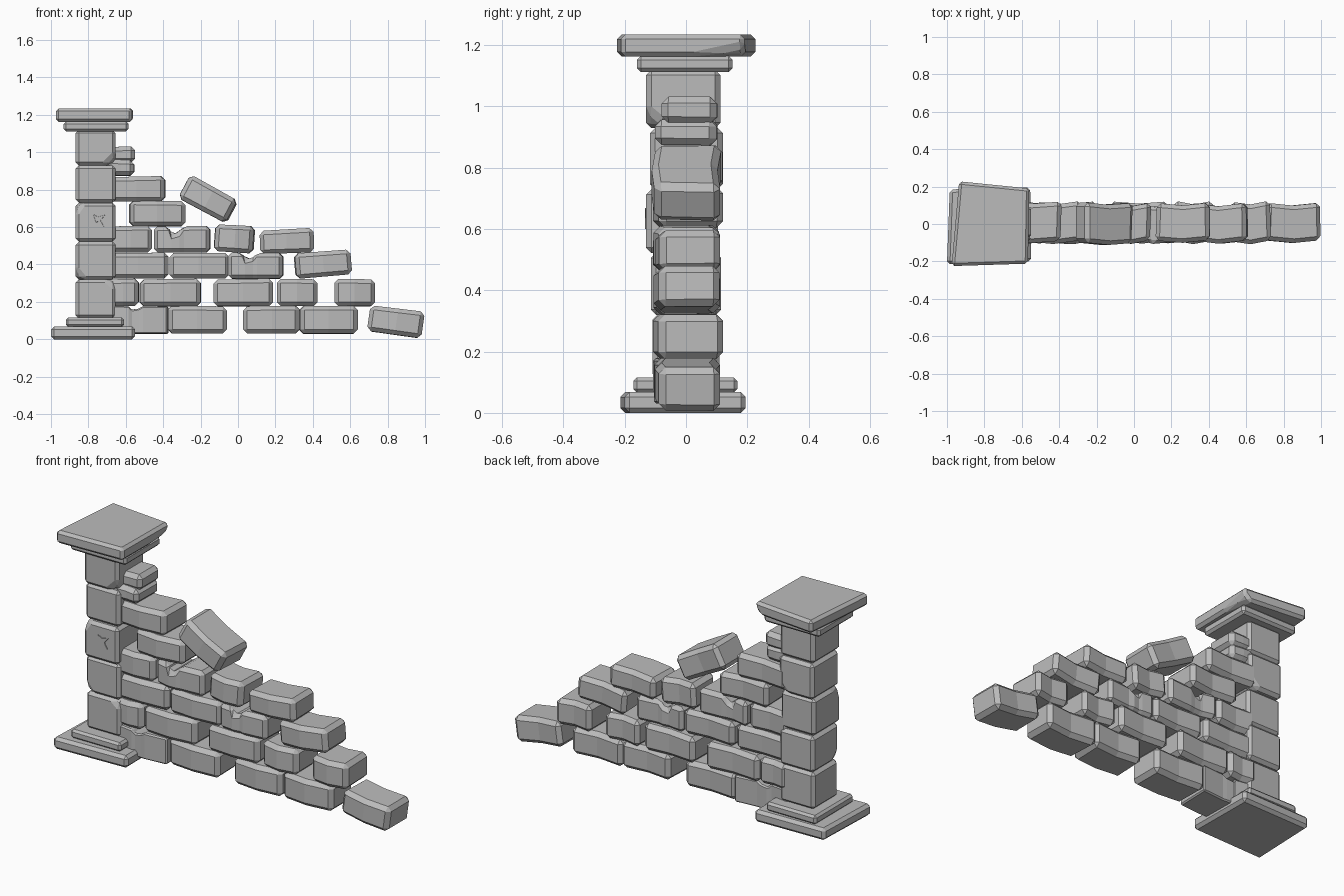
import bpy, bmesh, math, random
from mathutils import Vector, Matrix

if "Cube" in bpy.data.objects:
    bpy.data.objects.remove(bpy.data.objects["Cube"])

random.seed(4)
stone = bpy.data.materials.new("grey_stone")
stone.diffuse_color = (0.5, 0.5, 0.5, 1)
stone.use_nodes = True
stone.node_tree.nodes["Principled BSDF"].inputs["Base Color"].default_value = stone.diffuse_color


def finish(name, bm, bevel, chips=(), tilt=0):
    """Knock off chipped corners, tilt about the centre, then bevel the edges."""
    for point, normal in chips:
        geom = bm.verts[:] + bm.edges[:] + bm.faces[:]
        cut = bmesh.ops.bisect_plane(bm, geom=geom, plane_co=point, plane_no=normal, clear_outer=True)
        edges = [e for e in cut["geom_cut"] if isinstance(e, bmesh.types.BMEdge)]
        bmesh.ops.edgeloop_fill(bm, edges=edges)
    if tilt:
        mid = sum((v.co for v in bm.verts), Vector()) / len(bm.verts)
        bmesh.ops.rotate(bm, verts=bm.verts, cent=mid, matrix=Matrix.Rotation(math.radians(-tilt), 3, 'Y'))
    bmesh.ops.recalc_face_normals(bm, faces=bm.faces)
    mesh = bpy.data.meshes.new(name)
    bm.to_mesh(mesh)
    bm.free()
    mesh.materials.append(stone)
    obj = bpy.data.objects.new(name, mesh)
    bpy.context.collection.objects.link(obj)
    mod = obj.modifiers.new("worn_edges", 'BEVEL')
    mod.width, mod.segments = bevel, 1
    mod.limit_method, mod.angle_limit = 'ANGLE', math.radians(30)
    return obj


def brick(name, x0, x1, z0, z1, y0=-0.09, y1=0.11, tilt=0, notch=None, bend=0.014, bevel=0.022):
    """Brick made of columns along x, bowed forward in the middle; notch is (x, depth)."""
    j = lambda: random.uniform(-0.007, 0.007)
    cols = [(x0, 0, 0), ((x0 + x1) / 2, 0, bend), (x1, 0, 0)]
    if notch:
        nx, depth = notch
        cols[1:2] = [(nx - 0.035, 0, bend), (nx - 0.02, depth, bend),
                     (nx + 0.02, depth * 0.7, bend), (nx + 0.045, 0, bend)]
    slope, drop = j(), j()
    bm = bmesh.new()
    rings = []
    for x, depth, bow in cols:
        f = (x - x0) / (x1 - x0) - 0.5
        top, yj = z1 - depth + slope * f, j() * 0.6
        dx = j() * 0.6
        rings.append([bm.verts.new(p) for p in (
            (x + dx, y0 - bow + yj, z0), (x - dx, y1 - bow + yj, z0 + drop * 0.3),
            (x - dx, y1 - bow + yj, top), (x + dx, y0 - bow + yj, top))])
    bm.faces.new(rings[0])
    bm.faces.new(rings[-1][::-1])
    for a, b in zip(rings, rings[1:]):
        for i in range(4):
            k = (i + 1) % 4
            bm.faces.new((a[i], b[i], b[k], a[k]))
    return finish(name, bm, bevel, tilt=tilt)


def slab(name, corners, z0, z1, bevel, chips=()):
    """Block or slab standing on a four-cornered plan."""
    bm = bmesh.new()
    low = [bm.verts.new((x, y, z0)) for x, y in corners]
    high = [bm.verts.new((x, y, z1)) for x, y in corners]
    bm.faces.new(low[::-1])
    bm.faces.new(high)
    for i in range(4):
        k = (i + 1) % 4
        bm.faces.new((low[i], low[k], high[k], high[i]))
    return finish(name, bm, bevel, chips)


def box(x0, x1, y0, y1):
    return [(x0, y0), (x1, y0), (x1, y1), (x0, y1)]


# Wall courses from the ground up: (bottom, top, back y, bricks as x0, x1, notch)
courses = [
    (0.03, 0.178, 0.105, [(-0.70, -0.375, (-0.55, 0.02)), (-0.375, -0.06, None),
                          (0.03, 0.33, None), (0.33, 0.64, None)]),
    (0.177, 0.322, 0.122, [(-0.70, -0.53, None), (-0.525, -0.20, None), (-0.13, 0.185, None),
                           (0.21, 0.425, None), (0.515, 0.73, None)]),
    (0.325, 0.462, 0.108, [(-0.70, -0.375, None), (-0.365, -0.05, None), (-0.05, 0.24, (0.06, 0.035))]),
    (0.465, 0.605, 0.112, [(-0.70, -0.46, None), (-0.45, -0.15, (-0.335, 0.045))]),
    (0.605, 0.74, 0.12, [(-0.58, -0.28, None)]),
    (0.737, 0.87, 0.12, [(-0.70, -0.39, None)]),
]
for c, (z0, z1, back, bricks) in enumerate(courses, 1):
    for i, (x0, x1, notch) in enumerate(bricks, 1):
        brick(f"wall_brick_{c}_{i}", x0, x1, z0, z1, y1=back, notch=notch)

# Shifted and fallen bricks
brick("loose_brick_course_3", 0.305, 0.605, 0.335, 0.47, tilt=5)
brick("loose_brick_course_4a", -0.125, 0.085, 0.465, 0.61, tilt=-4)
brick("loose_brick_course_4b", 0.12, 0.405, 0.46, 0.588, tilt=2)
brick("toppled_brick", -0.305, -0.015, 0.68, 0.82, y0=-0.10, y1=0.115, tilt=-28)
brick("fallen_brick", 0.70, 0.99, 0.025, 0.165, tilt=-8)

# Broken top brick, split along its front
brick("broken_brick_upper", -0.70, -0.55, 0.945, 1.03, y0=-0.08, y1=0.10, bend=0)
brick("broken_brick_lower", -0.70, -0.555, 0.875, 0.96, y0=-0.10, y1=0.10, bend=0)

# Pillar blocks with chipped corners
blocks = [
    (0.112, 0.32, -0.11, 0.11, [((-0.67, -0.10, 0.30), (0.5, -0.6, 0.6))]),
    (0.32, 0.522, -0.115, 0.115, [((-0.85, -0.11, 0.35), (-0.6, -0.5, -0.5))]),
    (0.522, 0.73, -0.13, 0.105, [((-0.855, -0.12, 0.70), (-0.7, -0.4, 0.5))]),
    (0.73, 0.93, -0.118, 0.12, [((-0.67, 0.11, 0.76), (0.5, 0.6, -0.5))]),
    (0.93, 1.12, -0.13, 0.112, [((-0.68, -0.115, 0.955), (0.6, -0.5, -0.6))]),
]
for i, (z0, z1, y0, y1, chips) in enumerate(blocks, 1):
    slab(f"pillar_block_{i}", box(-0.868, -0.655, y0, y1), z0, z1, 0.017, chips)

# Shallow star-shaped crack on the front of the middle block
bm = bmesh.new()
star = [(-0.775, 0.67), (-0.75, 0.655), (-0.71, 0.665), (-0.735, 0.635),
        (-0.715, 0.60), (-0.745, 0.63), (-0.76, 0.625)]
face = bm.faces.new([bm.verts.new((x, -0.129, z)) for x, z in star])
ext = bmesh.ops.extrude_face_region(bm, geom=[face])
bmesh.ops.translate(bm, vec=(0, -0.005, 0), verts=[v for v in ext["geom"] if isinstance(v, bmesh.types.BMVert)])
finish("crack_plate", bm, 0.001)

# Stepped base
slab("base_plinth", [(-1.0, -0.215), (-0.55, -0.20), (-0.555, 0.195), (-0.985, 0.185)], 0.0, 0.068, 0.016)
slab("base_step", box(-0.92, -0.61, -0.172, 0.168), 0.066, 0.116, 0.012)

# Capital: narrow slab below a skewed wide slab with a broken edge
slab("cap_step", box(-0.932, -0.585, -0.16, 0.152), 1.112, 1.165, 0.013)
slab("cap_slab", [(-0.975, -0.225), (-0.567, -0.212), (-0.56, 0.19), (-0.935, 0.228)], 1.163, 1.235, 0.015,
     [((-0.57, 0.12, 1.175), (0.6, 0.12, -0.6))])
